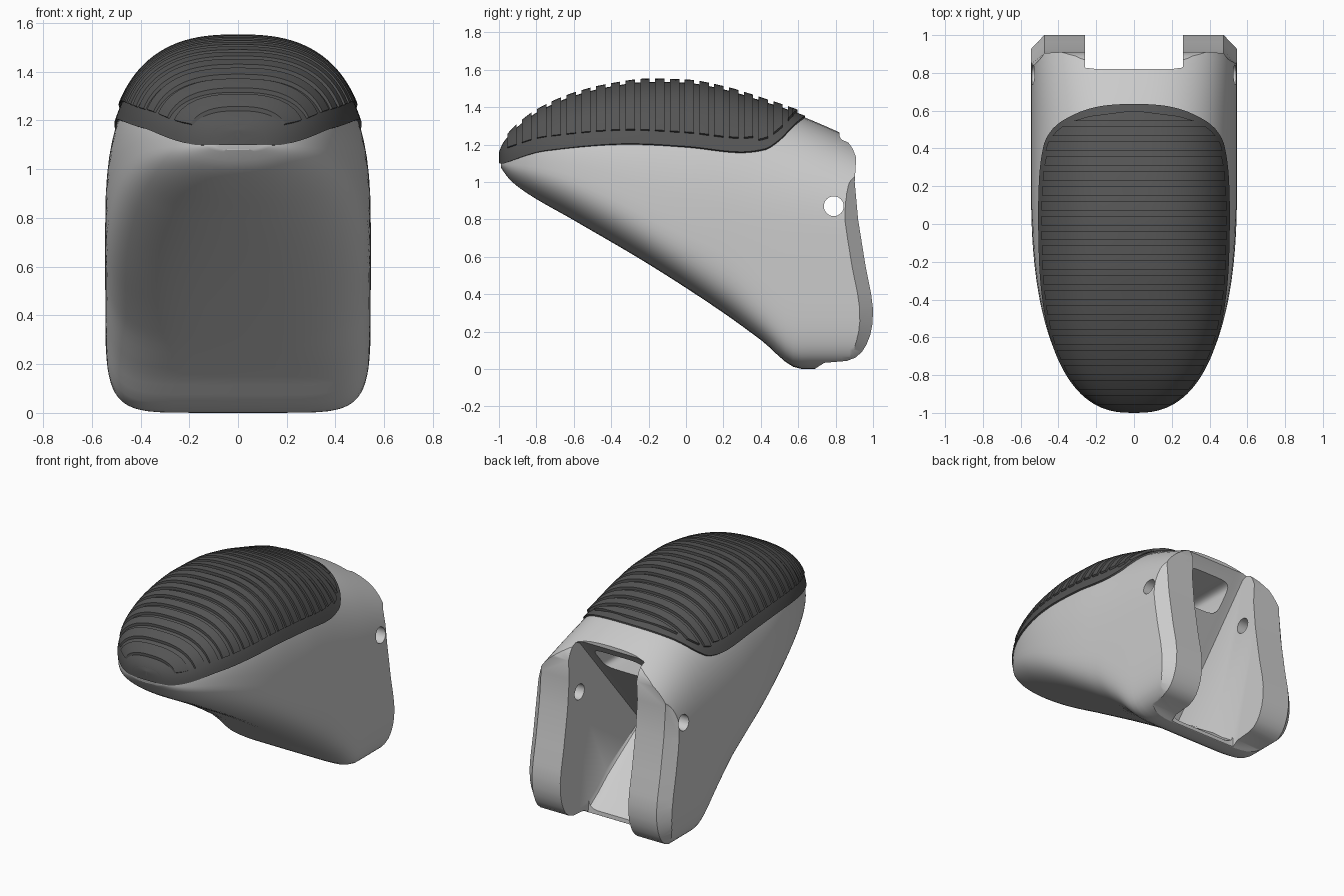
import bpy, bmesh, math
from mathutils import Vector

if "Cube" in bpy.data.objects:
    bpy.data.objects.remove(bpy.data.objects["Cube"])

# Side and plan curves as (y, value) points
TOP = [(-1, 1.15), (-.98, 1.195), (-.95, 1.235), (-.9, 1.285), (-.8, 1.36), (-.6, 1.45), (-.4, 1.5),
       (-.2, 1.525), (0, 1.52), (.2, 1.485), (.4, 1.425), (.62, 1.35), (.82, 1.265), (1.1, 1.13)]
BOTTOM = [(-1, 1.095), (-.985, 1.07), (-.94, 1.01), (-.85, .94), (-.6, .795), (-.2, .56), (.2, .3), (.4, .155),
          (.6, .003), (.63, 0), (1.1, 0)]
WAIST = [(-1, 1.1), (-.8, 1.08), (-.5, 1.0), (0, .8), (.6, .7), (1.1, .7)]
SEAM = [(-1, 1.09), (-.75, 1.165), (-.3, 1.2), (0, 1.185), (.3, 1.155), (.42, 1.17), (.5, 1.22),
        (.58, 1.3), (.635, 1.344)]
LOW_POWER = [(-1, 2.1), (-.5, 2.7), (.2, 4), (.6, 7), (1.1, 7)]
UP = 2.6


def curve(pts, y):
    """Monotone cubic through the points."""
    y = min(max(y, pts[0][0]), pts[-1][0])
    s = [(b[1] - a[1]) / (b[0] - a[0]) for a, b in zip(pts, pts[1:])]
    i = max(k for k in range(len(s)) if pts[k][0] <= y)

    def tangent(k):
        if k == 0 or k == len(s):
            return s[min(k, len(s) - 1)]
        a, b = s[k - 1], s[k]
        return 0 if a * b <= 0 else 2 * a * b / (a + b)
    h = pts[i + 1][0] - pts[i][0]
    t = (y - pts[i][0]) / h
    return ((1 + 2 * t) * (1 - t) ** 2 * pts[i][1] + t * (1 - t) ** 2 * h * tangent(i)
            + t * t * (3 - 2 * t) * pts[i + 1][1] + t * t * (t - 1) * h * tangent(i + 1))


def half_width(y):
    t = min(1, max(0, (.2 - y) / 1.2))
    return .545 * max(0, 1 - t ** 2.4) ** (1 / 2.4)


def spow(v, p):
    return math.copysign(abs(v) ** p, v)


def upper(y, a, off):
    """Point on the upper surface at angle a, inflated by off."""
    w = max(.0005, half_width(y) + off)
    m = curve(WAIST, y)
    h = max(.0005, curve(TOP, y) + off - m)
    return Vector((w * spow(math.cos(a), 2 / UP), y, m + h * abs(math.sin(a)) ** (2 / UP)))


def loft(name, rings):
    """Skin closed rings and cap both ends."""
    bm = bmesh.new()
    vs = [[bm.verts.new(p) for p in r] for r in rings]
    n = len(vs[0])
    for a, b in zip(vs, vs[1:]):
        for i in range(n):
            j = (i + 1) % n
            bm.faces.new((a[i], a[j], b[j], b[i]))
    bm.faces.new(vs[0])
    bm.faces.new(vs[-1])
    bmesh.ops.recalc_face_normals(bm, faces=bm.faces)
    me = bpy.data.meshes.new(name)
    bm.to_mesh(me)
    bm.free()
    ob = bpy.data.objects.new(name, me)
    bpy.context.collection.objects.link(ob)
    return ob


def activate(ob):
    bpy.ops.object.select_all(action='DESELECT')
    ob.select_set(True)
    bpy.context.view_layer.objects.active = ob


def boolean(ob, cutter, op):
    cutter.hide_render = True
    m = ob.modifiers.new(op, 'BOOLEAN')
    m.operation, m.solver, m.object = op, 'EXACT', cutter
    activate(ob)
    bpy.ops.object.modifier_apply(modifier=m.name)
    bpy.data.objects.remove(cutter)


def smooth(ob, deg=32):
    activate(ob)
    bpy.ops.object.shade_smooth_by_angle(angle=math.radians(deg))


def strip(name, y0, y1, low, high, crown, margin, rows, n=40):
    """Band lying over the top surface from seam to seam; crown adds height away from the ends."""
    rings = []
    for k in range(rows + 1):
        y = y0 + (y1 - y0) * (1 - math.cos(math.pi * k / rows)) / 2
        m = curve(WAIST, y)
        r = (curve(SEAM, y) + margin - m) / (curve(TOP, y) - m)
        a0 = math.asin(min(.9995, max(0, r) ** (UP / 2)))
        angles = [a0 + (math.pi - 2 * a0) * i / n for i in range(n + 1)]
        rings.append([upper(y, a, high + crown * max(0, math.sin(a))) for a in angles]
                     + [upper(y, a, low) for a in reversed(angles)])
    return loft(name, rings)


# Body: outer skin
N = 72
rings = []
for k in range(65):
    y = -.99 + 2.09 * (k / 64) ** 1.4
    w, m, b, p = half_width(y), curve(WAIST, y), curve(BOTTOM, y), curve(LOW_POWER, y)
    ring = []
    for i in range(N):
        a = 2 * math.pi * i / N
        if i <= N // 2:
            ring.append(upper(y, a, 0))
        else:
            ring.append(Vector((w * spow(math.cos(a), 2 / p), y, m + (m - b) * spow(math.sin(a), 2 / p))))
    rings.append(ring)
body = loft("body", rings)

# Rear outline with chamfered outer edges
REAR = [(.86, 2), (.865, 1.215), (.89, 1.18), (.91, 1.13), (.902, 1.0), (.92, .8), (.96, .55), (.99, .4),
        (1, .32), (.997, .24), (.985, .18), (.965, .13), (.94, .09), (.905, .06), (.86, .043), (.74, .033),
        (.68, -.005)]


def outline(x, inset):
    pts = []
    for i, (y, z) in enumerate(REAR):
        amount = inset * (i < len(REAR) - 2) * (1.25 if z > .95 else 1)
        d = (Vector((.4, max(z, .35))) - Vector((y, z))).normalized() * amount
        pts.append((x, y + d.x, z + d.y))
    return pts + [(x, .66, -.1), (x, -1.5, -.1), (x, -1.5, 2)]


boolean(body, loft("rear_trim", [outline(-.6, .13), outline(-.475, 0), outline(.475, 0), outline(.6, .13)]),
        'INTERSECT')

# Wedge shaped channel between the two rear prongs, with a coved floor and rounded roof corners
CHANNEL = [(.82, 1.7), (.82, 1.24), (.79, 1.21), (.14, .44), (.16, .41), (.5, .17), (.6, .09), (.69, .03),
           (.71, -.2), (1.3, -.2), (1.3, 1.7)]


def channel_ring(x, roof, floor):
    return [(x, y + roof * (i < 2), z + floor * (5 <= i <= 7)) for i, (y, z) in enumerate(CHANNEL)]


steps = [(.26, .04, .05), (.248, .015, .02), (.225, .003, .006), (.19, 0, 0)]
steps += [(-x, r, f) for x, r, f in reversed(steps)]
boolean(body, loft("channel", [channel_ring(*s) for s in steps]), 'DIFFERENCE')

# Rounded window below the roof edge
window = []
for i in range(32):
    a = 2 * math.pi * (i + .5) / 32
    window.append((.185 * spow(math.cos(a), .4), 1.085 + .09 * spow(math.sin(a), .4)))
boolean(body, loft("window", [[(x, y, z) for x, z in window] for y in (.15, .9)]), 'DIFFERENCE')

# Pin hole through both prongs
pin = [(.79 + .053 * math.cos(i * math.pi / 16), .87 + .053 * math.sin(i * math.pi / 16)) for i in range(32)]
boolean(body, loft("pin_hole", [[(x, y, z) for y, z in pin] for x in (-.8, .8)]), 'DIFFERENCE')
smooth(body)

# Dark grip pad and its cross ribs
rubber = bpy.data.materials.new("dark_rubber")
rubber.diffuse_color = (.09, .09, .09, 1)
rubber.use_nodes = True
rubber.node_tree.nodes["Principled BSDF"].inputs["Base Color"].default_value = rubber.diffuse_color
parts = [strip("grip_nose", -1, -.985, -.2, .01, 0, 0, 4),
         strip("grip_pad", -.99, .635, -.03, .01, 0, 0, 60)]
for i in range(20):
    y = -.955 + i * .079
    parts.append(strip("grip_rib", y, y + .05, 0, .012, .016, .07 if i < 17 else .05, 2))
for ob in parts:
    ob.data.materials.append(rubber)
    smooth(ob)
